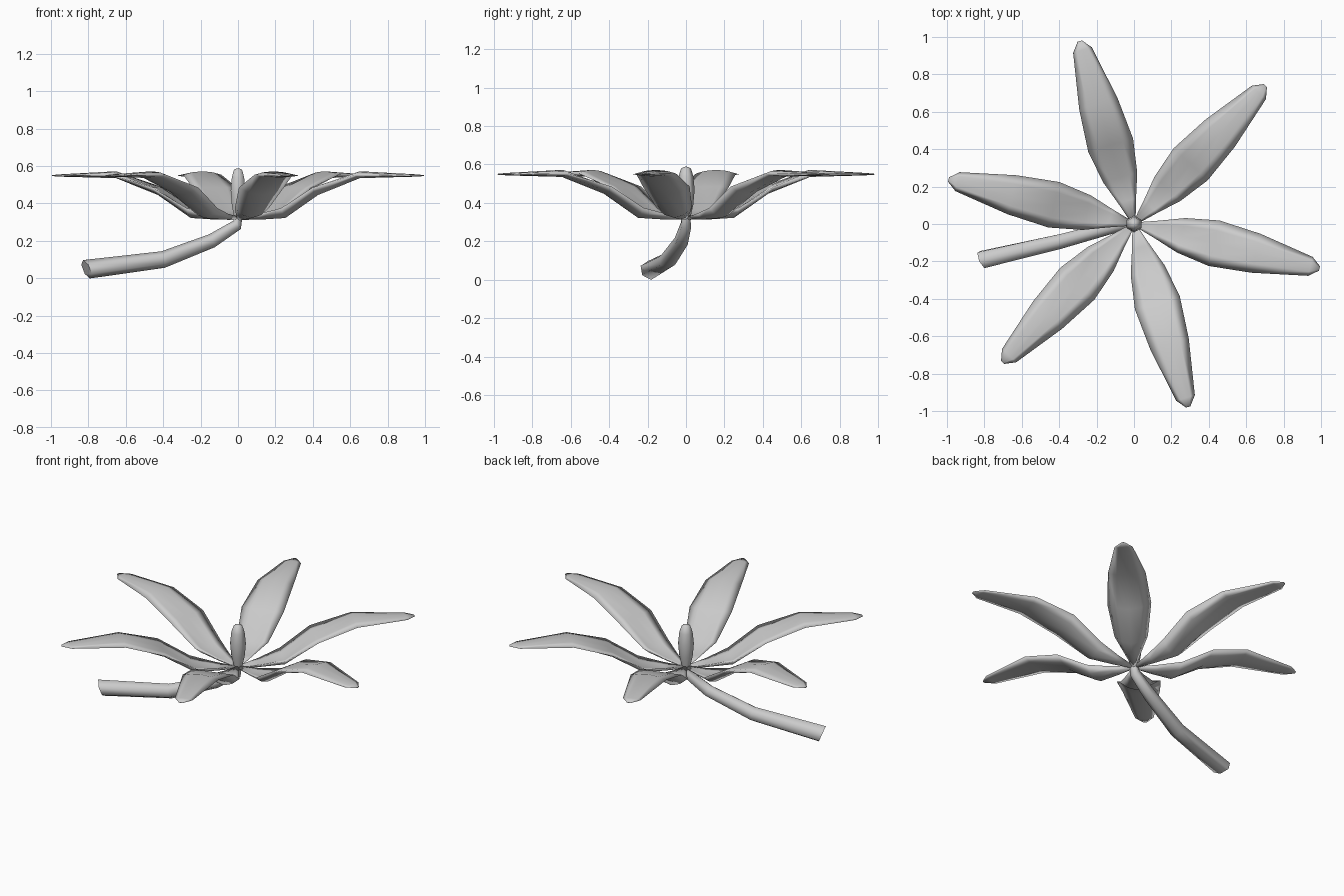
import bpy, bmesh, math
from mathutils import Vector, Matrix

cube = bpy.data.objects.get("Cube")
if cube:
    bpy.data.objects.remove(cube, do_unlink=True)

grey = bpy.data.materials.new("soft grey")
grey.use_nodes = True
grey.diffuse_color = (0.6, 0.6, 0.6, 1)
grey.node_tree.nodes["Principled BSDF"].inputs["Base Color"].default_value = (0.6, 0.6, 0.6, 1)


def finish(bm, name, angle):
    bmesh.ops.recalc_face_normals(bm, faces=bm.faces)
    mesh = bpy.data.meshes.new(name)
    bm.to_mesh(mesh)
    bm.free()
    mesh.materials.append(grey)
    obj = bpy.data.objects.new(name, mesh)
    bpy.context.collection.objects.link(obj)
    bpy.ops.object.select_all(action="DESELECT")
    obj.select_set(True)
    bpy.context.view_layer.objects.active = obj
    bpy.ops.object.shade_smooth_by_angle(angle=math.radians(angle))


def skin(bm, rings):
    """Join rings of vertices into a closed body."""
    count = len(rings[0])
    for a, b in zip(rings, rings[1:]):
        for k in range(count):
            n = (k + 1) % count
            bm.faces.new((a[k], a[n], b[n], b[k]))
    bm.faces.new(rings[0][::-1])
    bm.faces.new(rings[-1])


def tube(name, path, end_aim, sides=6):
    """Capped tube through (point, radius) pairs; the last ring faces end_aim."""
    bm = bmesh.new()
    points = [Vector(p) for p, r in path]
    rings = []
    for i, (p, r) in enumerate(path):
        along = points[min(i + 1, len(points) - 1)] - points[max(i - 1, 0)]
        if i == len(path) - 1:
            along = Vector(end_aim)
        turn = along.to_track_quat("Z", "Y")
        angles = [math.tau * (k + 0.5) / sides for k in range(sides)]
        rings.append([bm.verts.new(points[i] + turn @ Vector((r * math.cos(a), r * math.sin(a), 0)))
                      for a in angles])
    skin(bm, rings)
    finish(bm, name, 75)


# Petal rows: distance from centre, half width, heights of underside, edge and top
ROWS = [(0.02, 0.015, 0.312, 0.325, 0.335), (0.13, 0.05, 0.314, 0.345, 0.335),
        (0.26, 0.095, 0.322, 0.375, 0.36), (0.44, 0.125, 0.445, 0.485, 0.485),
        (0.67, 0.107, 0.535, 0.553, 0.572), (0.97, 0.052, 0.543, 0.549, 0.556),
        (1.02, 0.012, 0.546, 0.549, 0.552)]


def petal(name, angle):
    bm = bmesh.new()
    rings = []
    for r, w, under, edge, top in ROWS:
        section = [(t, top) for t in (-1, -0.55, 0, 0.55, 1)] + [(t, under) for t in (0.55, 0, -0.55)]
        rings.append([bm.verts.new((r, t * w, edge + (mid - edge) * (1 - t * t)))
                      for t, mid in section])
    skin(bm, rings)
    bm.transform(Matrix.Rotation(math.radians(angle), 4, "Z"))
    finish(bm, name, 180)


for i in range(6):
    petal("petal_%d" % (i + 1), 46.5 + 60 * i)

# Flower centre
tube("pistil", [((0, 0, 0.31), 0.02), ((0, 0, 0.39), 0.038), ((0, 0, 0.47), 0.045),
                ((0, 0, 0.54), 0.038), ((0, 0, 0.58), 0.025), ((0, 0, 0.588), 0.006)], (0, 0, 1))

# Drooping stem, thicker at the slanted cut end
tube("stem", [((0, 0, 0.33), 0.024), ((-0.005, 0, 0.285), 0.03), ((-0.14, -0.025, 0.2), 0.038),
              ((-0.40, -0.095, 0.1), 0.045), ((-0.81, -0.19, 0.048), 0.053)], (-1, -0.45, -0.45))
